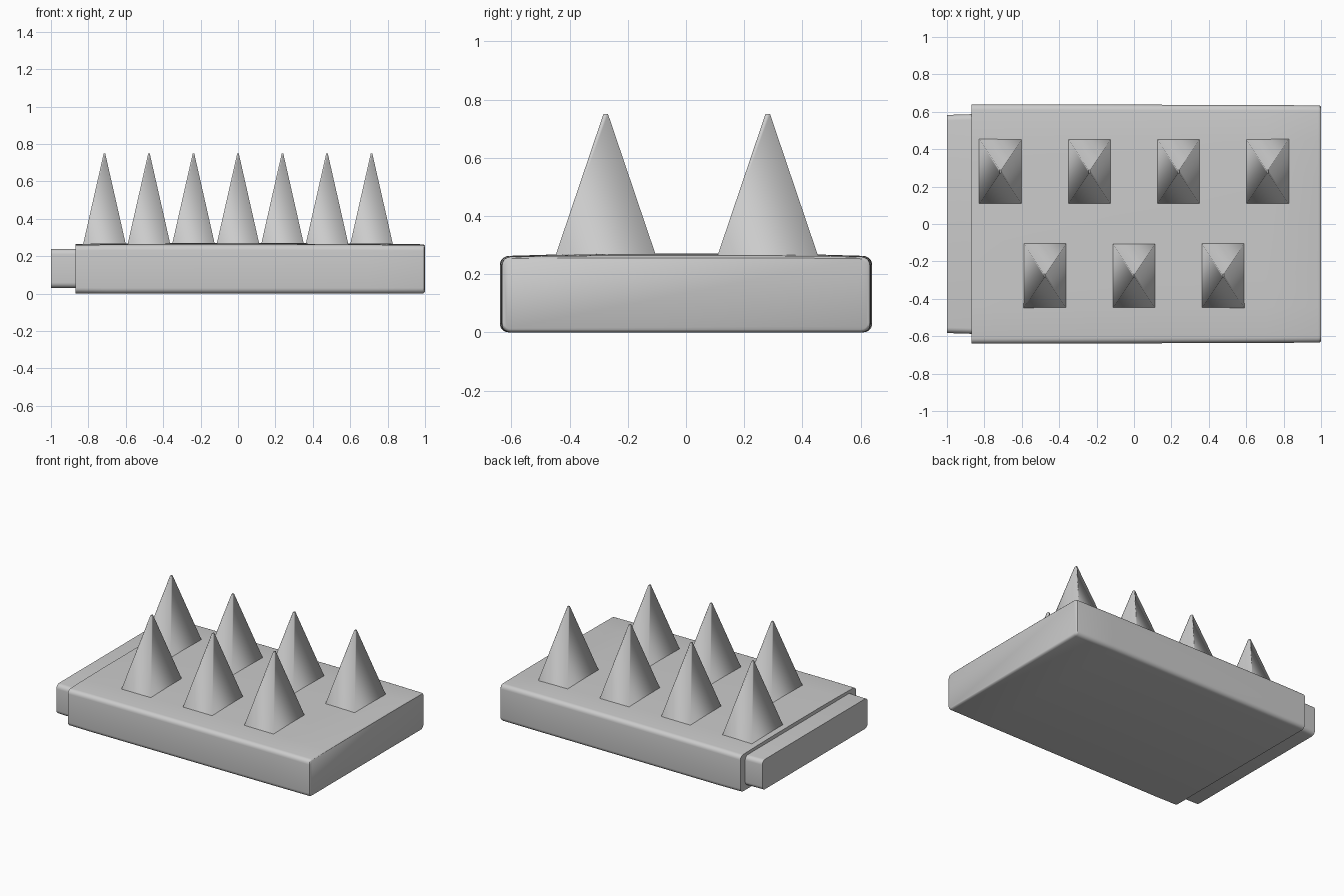
import bpy
import math

if "Cube" in bpy.data.objects:
    bpy.data.objects.remove(bpy.data.objects["Cube"])


def loft(name, rings):
    """Skin a list of equal-length point rings and cap both ends."""
    n = len(rings[0])
    verts = [p for r in rings for p in r]
    faces = [(k * n + i, k * n + (i + 1) % n, (k + 1) * n + (i + 1) % n, (k + 1) * n + i)
             for k in range(len(rings) - 1) for i in range(n)]
    last = (len(rings) - 1) * n
    faces += [tuple(reversed(range(n))), tuple(range(last, last + n))]
    mesh = bpy.data.meshes.new(name)
    mesh.from_pydata(verts, [], faces)
    mesh.update()
    obj = bpy.data.objects.new(name, mesh)
    bpy.context.collection.objects.link(obj)
    return obj


def slab_ring(x, hw, z0, z1, r, crown=0.0):
    """Rounded rectangle in the yz plane with a slightly crowned top."""
    pts = []
    corners = [(hw - r, z0 + r, -90), (hw - r, z1 - r, 0),
               (-hw + r, z1 - r, 90), (-hw + r, z0 + r, 180)]
    for k, (y, z, start) in enumerate(corners):
        for i in range(6):
            a = math.radians(start + 18 * i)
            pts.append((x, y + r * math.cos(a), z + r * math.sin(a)))
        if k == 1 and crown:
            pts += [(x, s * hw, z1 + crown * h) for s, h in
                    ((0.7, 0.6), (0.4, 1), (0, 1), (-0.4, 1), (-0.7, 0.6))]
    return pts


def smooth(obj, angle):
    bpy.ops.object.select_all(action='DESELECT')
    obj.select_set(True)
    bpy.context.view_layer.objects.active = obj
    bpy.ops.object.shade_smooth_by_angle(angle=math.radians(angle))


# Main slab, gently crowned along both directions
body = loft("base_slab", [
    slab_ring(-0.87, 0.64, 0.002, 0.26, 0.03, 0.005),
    slab_ring(-0.70, 0.64, 0.0, 0.262, 0.03, 0.007),
    slab_ring(0.0, 0.638, 0.0, 0.263, 0.03, 0.008),
    slab_ring(0.70, 0.636, 0.0, 0.262, 0.03, 0.007),
    slab_ring(0.985, 0.634, 0.0, 0.26, 0.03, 0.004),
    slab_ring(0.995, 0.632, 0.004, 0.258, 0.028, 0.003),
    slab_ring(1.0, 0.625, 0.01, 0.253, 0.024, 0.003)])
smooth(body, 40)

# Stepped end tongue
tongue = loft("end_tongue", [slab_ring(-1.0, 0.583, 0.03, 0.24, 0.03),
                             slab_ring(-0.84, 0.588, 0.03, 0.24, 0.03)])
smooth(tongue, 40)


def spike(x, y):
    def rect(hx, hy, z):
        return [(x + a * hx, y + b * hy, z)
                for a, b in ((-1, -1), (-1, 1), (1, 1), (1, -1))][::-1]
    obj = loft("spike", [rect(0.115, 0.174, 0.26), rect(0.004, 0.008, 0.75)])
    # Side faces blend softly, caps stay flat
    for i, p in enumerate(obj.data.polygons):
        p.use_smooth = i < 4


# Two staggered rows of spikes
for i in range(4):
    spike(-0.714 + 0.476 * i, 0.281)
for i in range(3):
    spike(-0.476 + 0.476 * i, -0.276)
